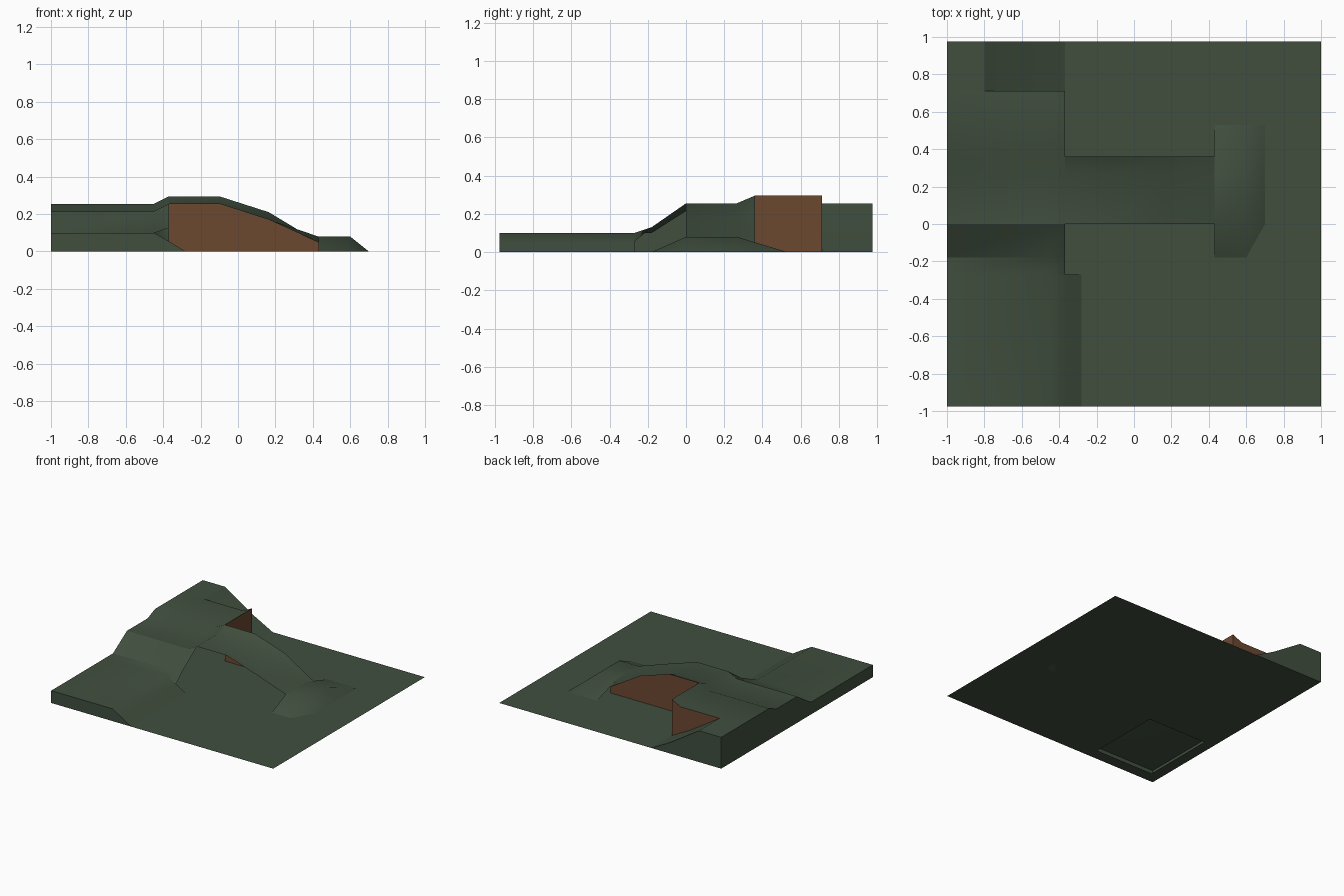
import bpy
import bmesh

cube = bpy.data.objects.get("Cube")
if cube:
    bpy.data.objects.remove(cube, do_unlink=True)


def material(name, colour):
    mat = bpy.data.materials.new(name)
    mat.use_nodes = True
    mat.diffuse_color = (*colour, 1)
    mat.node_tree.nodes["Principled BSDF"].inputs["Base Color"].default_value = (*colour, 1)
    return mat


GRASS = material("grass green", (0.052, 0.078, 0.049))
EARTH = material("earth brown", (0.15, 0.065, 0.03))


def finish(name, bm, mat, smooth=False):
    mesh = bpy.data.meshes.new(name)
    bm.to_mesh(mesh)
    bm.free()
    mesh.materials.append(mat)
    obj = bpy.data.objects.new(name, mesh)
    bpy.context.collection.objects.link(obj)
    if smooth:
        bpy.ops.object.select_all(action="DESELECT")
        obj.select_set(True)
        bpy.context.view_layer.objects.active = obj
        bpy.ops.object.shade_smooth_by_angle()
    return obj


def sheet(name, xs, ys, height, skip=None, smooth=True):
    """Open terrain surface: height(i, j) gives z at column i, row j."""
    bm = bmesh.new()
    grid = [[bm.verts.new((x, y, height(i, j))) for i, x in enumerate(xs)]
            for j, y in enumerate(ys)]
    for j in range(len(ys) - 1):
        for i in range(len(xs) - 1):
            if (i, j) != skip:
                bm.faces.new((grid[j][i], grid[j][i + 1], grid[j + 1][i + 1], grid[j + 1][i]))
    return finish(name, bm, GRASS, smooth)


def wall(name, corners, mat):
    """Flat upright wall from its outline."""
    bm = bmesh.new()
    bm.faces.new([bm.verts.new(c) for c in corners])
    return finish(name, bm, mat)


# Shared grid lines
BACK = 0.975
EDGE, STEP = -0.37, -0.45
FOOT, CREST, CUT = 0.0, 0.36, 0.71

# Ground with a hole below the low plateau
sheet("ground", [-1, -0.91, -0.38, 1], [-BACK, -0.88, -0.27, BACK],
      lambda i, j: 0, skip=(1, 1), smooth=False)

# Stepped plateau, with a raised lip along its inner edge
rows = [-BACK, -0.27, -0.18, FOOT, 0.265, CREST, CUT]
level = [0.1, 0.1, 0.1, 0.215, 0.215, 0.255, 0.255]
lip = [0.055, 0.055, 0.13, 0.255, 0.255, 0.295, 0.295]
sheet("plateau", [-1, STEP, EDGE], rows, lambda i, j: lip[j] if i == 2 else level[j])

# Low bank from the front plateau to the ground
sheet("front_bank", [EDGE, -0.28], rows[:2], lambda i, j: (0.055, 0)[i])

# Ramp at the back
ramp = [(-1, 0.255), (-0.8, 0.255), (-0.54, 0.09), (EDGE, 0)]
sheet("back_ramp", [p[0] for p in ramp], [CUT, BACK], lambda i, j: ramp[i][1])

# Descending ridge, open towards the front
ridge_x = [EDGE, -0.1, 0.165, 0.43]
ridge_z = [0.255, 0.255, 0.17, 0.08]
crest_z = [0.295, 0.295, 0.21, 0.05]
sheet("ridge", ridge_x, [FOOT, 0.265, CREST],
      lambda i, j: crest_z[i] if j == 2 else ridge_z[i])

# Mound at the end of the ridge
sheet("end_mound", [0.43, 0.6, 0.7], [-0.18, FOOT, 0.265, 0.53],
      lambda i, j: 0.08 if i < 2 and j in (1, 2) else 0)

# Outer walls of the tile
wall("outer_front_wall", [(-1, -BACK, 0), (-0.28, -BACK, 0), (EDGE, -BACK, 0.055),
                          (STEP, -BACK, 0.1), (-1, -BACK, 0.1)], GRASS)
wall("outer_back_wall", [(-1, BACK, 0)] + [(x, BACK, z) for x, z in ramp], GRASS)
profile = [(-1, y, z) for y, z in zip(rows, level)] + [(-1, BACK, 0.255)]
wall("outer_side_wall", [(-1, BACK, 0), (-1, -BACK, 0)] + profile, GRASS)

# Bare earth faces
wall("ridge_earth_wall", [(0.43, CREST, 0), (EDGE, CREST, 0)]
     + [(x, CREST, z) for x, z in zip(ridge_x, crest_z)], EARTH)
wall("plateau_earth_wall", [(EDGE, CREST, 0), (EDGE, CUT, 0),
                            (EDGE, CUT, 0.295), (EDGE, CREST, 0.295)], EARTH)
wall("ramp_earth_wall", [(x, CUT, z) for x, z in reversed(ramp[1:])]
     + [(STEP, CUT, 0.255), (EDGE, CUT, 0.295)], EARTH)
